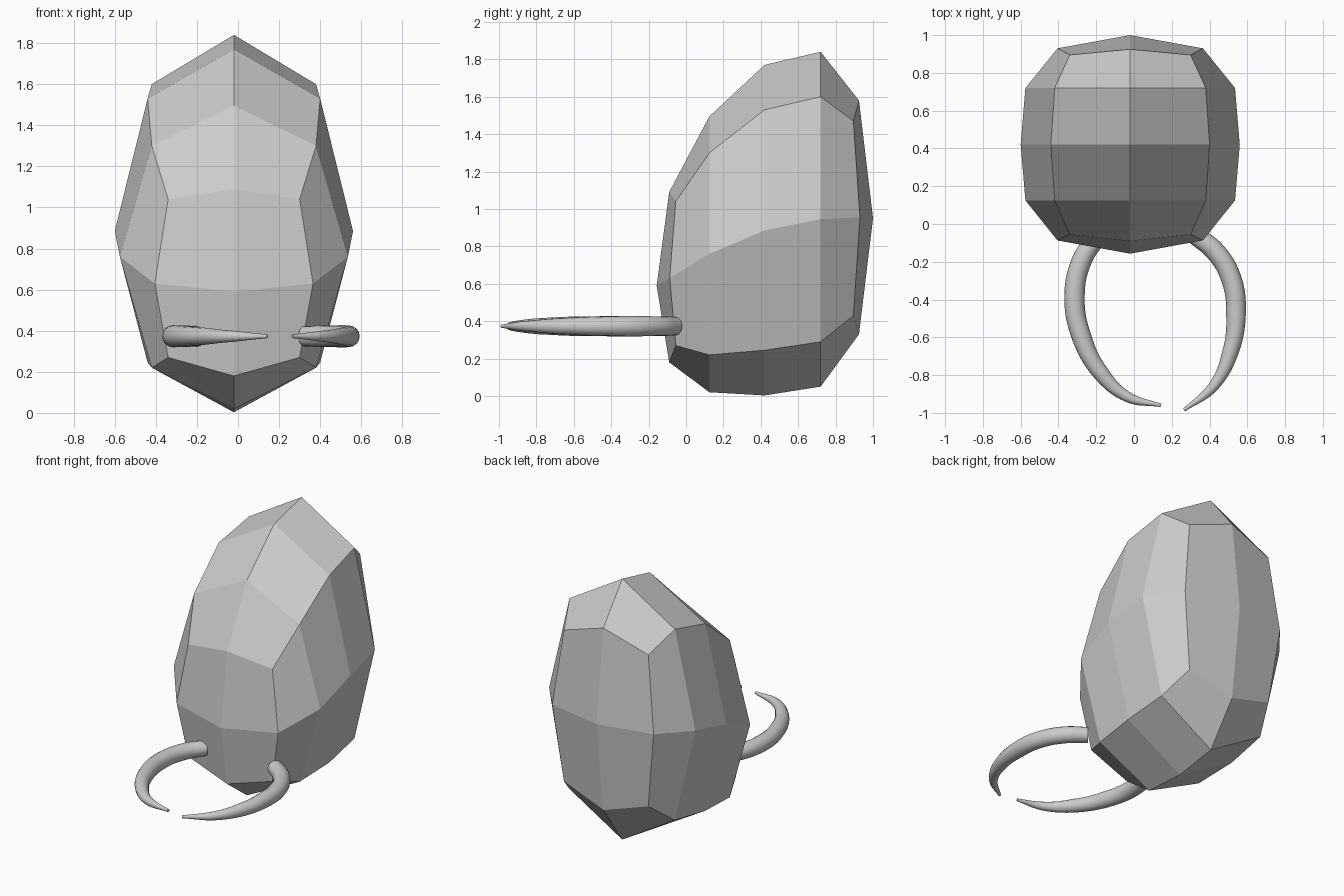
import bpy, bmesh

if "Cube" in bpy.data.objects:
    bpy.data.objects.remove(bpy.data.objects["Cube"])

CX = -0.02  # symmetry plane of the body

# Body: centre-plane outline (y, z), clockwise from the front middle
centre = [(-0.157, 0.59), (-0.09, 1.09), (0.125, 1.495), (0.42, 1.77), (0.72, 1.84), (0.925, 1.58),
          (1.0, 0.95), (0.925, 0.33), (0.72, 0.05), (0.42, 0.003), (0.125, 0.02), (-0.09, 0.18)]
# Matching side outline (half width, y, z)
side = [(0.385, -0.087, 0.63), (0.32, -0.055, 1.04), (0.40, 0.125, 1.30), (0.42, 0.42, 1.53),
        (0.40, 0.72, 1.60), (0.32, 0.895, 1.47), (0.385, 0.93, 0.955), (0.32, 0.895, 0.43),
        (0.40, 0.72, 0.29), (0.42, 0.42, 0.245), (0.40, 0.125, 0.22), (0.32, -0.055, 0.27)]
# Widest points in the middle of each flank
flank = [(0.555, 0.125, 0.76), (0.58, 0.42, 0.885), (0.555, 0.72, 0.945)]

bm = bmesh.new()
mid = [bm.verts.new((CX, y, z)) for y, z in centre]
for s in (-1, 1):
    loop = [bm.verts.new((CX + s * w, y, z)) for w, y, z in side]
    bulge = [bm.verts.new((CX + s * w, y, z)) for w, y, z in flank]
    for i in range(12):
        j = (i + 1) % 12
        bm.faces.new((mid[i], mid[j], loop[j], loop[i]))
    rows = [loop[1:6], [loop[0]] + bulge + [loop[6]], [loop[k] for k in (11, 10, 9, 8, 7)]]
    for a, b in zip(rows, rows[1:]):
        for i in range(4):
            bm.faces.new((a[i], a[i + 1], b[i + 1], b[i]))
bmesh.ops.recalc_face_normals(bm, faces=bm.faces)
mesh = bpy.data.meshes.new("body")
bm.to_mesh(mesh)
bm.free()
bpy.context.collection.objects.link(bpy.data.objects.new("body", mesh))


# Mandibles: tapered round tubes along curved paths
def mandible(name, path):
    radii = [0.05, 0.053, 0.054, 0.052, 0.043, 0.028, 0.009]
    cu = bpy.data.curves.new(name, 'CURVE')
    cu.dimensions = '3D'
    cu.bevel_depth = 1.0
    cu.bevel_resolution = 6
    cu.resolution_u = 8
    cu.use_fill_caps = True
    sp = cu.splines.new('BEZIER')
    sp.bezier_points.add(len(path) - 1)
    for p, (x, y), r in zip(sp.bezier_points, path, radii):
        p.co = (x, y, 0.373)
        p.radius = r
        p.handle_left_type = p.handle_right_type = 'AUTO'
    ob = bpy.data.objects.new(name, cu)
    bpy.context.collection.objects.link(ob)
    bpy.ops.object.select_all(action='DESELECT')
    ob.select_set(True)
    bpy.context.view_layer.objects.active = ob
    bpy.ops.object.convert(target='MESH')
    bpy.ops.object.shade_smooth_by_angle()


mandible("left_mandible", [(-0.20, -0.075), (-0.275, -0.19), (-0.315, -0.38), (-0.277, -0.60),
                           (-0.175, -0.79), (-0.035, -0.915), (0.143, -0.96)])
mandible("right_mandible", [(0.325, -0.06), (0.43, -0.145), (0.515, -0.29), (0.54, -0.48),
                            (0.51, -0.68), (0.42, -0.86), (0.265, -0.985)])
